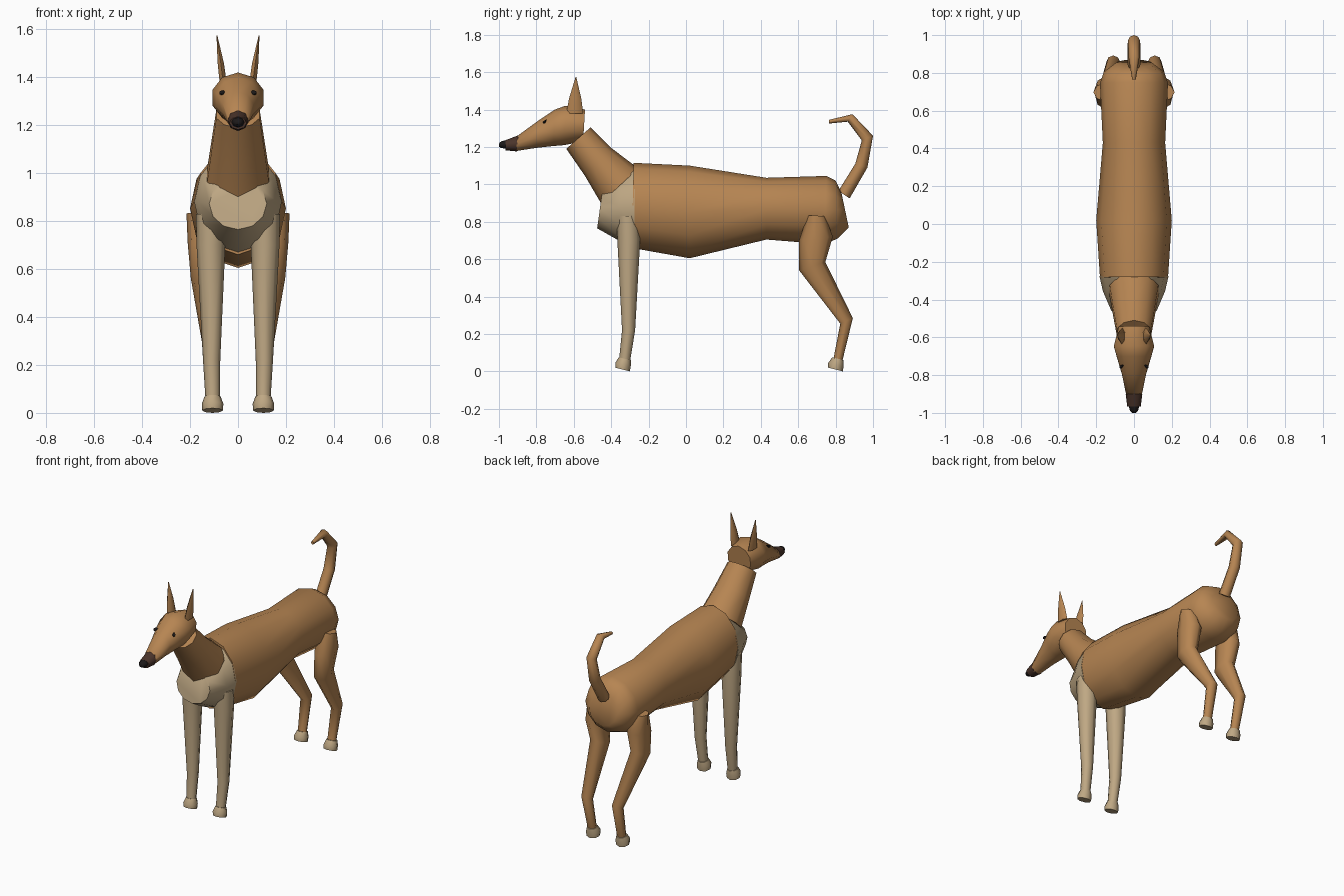
import bpy, bmesh, math

def mat(name, r, g, b):
    m = bpy.data.materials.new(name)
    m.diffuse_color = (r, g, b, 1)
    return m

BROWN = mat("brown coat", 0.47, 0.235, 0.085)
TAN = mat("pale tan", 0.52, 0.39, 0.23)
DARK = mat("dark muzzle", 0.07, 0.035, 0.024)
BLACK = mat("black", 0.012, 0.01, 0.01)

def loft(name, rings, material, n=10, mirror=False, angle=60, edit=None):
    """Skin elliptical rings; each is (x, half width, y1, z1, y2, z2), its profile ends."""
    bm = bmesh.new()
    loops = []
    for x, hx, y1, z1, y2, z2 in rings:
        cy, cz, dy, dz = (y1 + y2) / 2, (z1 + z2) / 2, (y2 - y1) / 2, (z2 - z1) / 2
        loop = []
        for i in range(n):
            a = 2 * math.pi * i / n + math.pi / 2
            loop.append(bm.verts.new((x + hx * math.cos(a), cy + dy * math.sin(a), cz + dz * math.sin(a))))
        loops.append(loop)
    for a, b in zip(loops, loops[1:]):
        for i in range(n):
            j = (i + 1) % n
            bm.faces.new((a[i], a[j], b[j], b[i]))
    bm.faces.new(loops[0])
    bm.faces.new(loops[-1])
    if mirror:
        copy = bmesh.ops.duplicate(bm, geom=bm.verts[:] + bm.edges[:] + bm.faces[:])["geom"]
        for v in copy:
            if isinstance(v, bmesh.types.BMVert):
                v.co.x = -v.co.x
    bmesh.ops.recalc_face_normals(bm, faces=bm.faces[:])
    me = bpy.data.meshes.new(name)
    bm.to_mesh(me)
    bm.free()
    ob = bpy.data.objects.new(name, me)
    bpy.context.collection.objects.link(ob)
    me.materials.append(material)
    bpy.ops.object.select_all(action='DESELECT')
    ob.select_set(True)
    bpy.context.view_layer.objects.active = ob
    bpy.ops.object.shade_smooth_by_angle(angle=math.radians(angle))
    return ob

# Torso and pale chest
loft("torso", [
    (0, 0.18, -0.29, 0.66, -0.28, 1.115),
    (0, 0.20, 0.02, 0.605, 0.02, 1.10),
    (0, 0.165, 0.43, 0.705, 0.43, 1.035),
    (0, 0.18, 0.74, 0.68, 0.75, 1.045),
    (0, 0.16, 0.81, 0.71, 0.80, 1.02),
    (0, 0.10, 0.87, 0.77, 0.83, 0.96)], BROWN, 12)
loft("chest", [
    (0, 0.183, -0.275, 0.665, -0.275, 1.10),
    (0, 0.165, -0.36, 0.70, -0.35, 1.06),
    (0, 0.12, -0.475, 0.765, -0.445, 0.98)], TAN, 12)

# Neck and head
loft("neck", [
    (0, 0.135, -0.455, 0.90, -0.255, 1.085),
    (0, 0.115, -0.54, 1.045, -0.40, 1.195),
    (0, 0.095, -0.64, 1.19, -0.51, 1.305)], BROWN)
loft("head", [
    (0, 0.085, -0.55, 1.23, -0.54, 1.40),
    (0, 0.112, -0.65, 1.21, -0.645, 1.42),
    (0, 0.095, -0.71, 1.205, -0.70, 1.40),
    (0, 0.067, -0.80, 1.195, -0.79, 1.34),
    (0, 0.043, -0.91, 1.178, -0.90, 1.26)], BROWN)
loft("muzzle", [
    (0, 0.044, -0.905, 1.176, -0.895, 1.263),
    (0, 0.036, -0.965, 1.182, -0.965, 1.236)], DARK, 8)
loft("nose", [
    (0, 0.028, -0.96, 1.19, -0.96, 1.236),
    (0, 0.022, -0.99, 1.195, -0.985, 1.231),
    (0, 0.012, -1.0, 1.202, -0.998, 1.222)], BLACK, 8)

# Eyes
loft("eyes", [
    (0.062, 0.009, -0.752, 1.328, -0.745, 1.346),
    (0.069, 0.010, -0.760, 1.325, -0.752, 1.345),
    (0.071, 0.004, -0.766, 1.331, -0.760, 1.339)], BLACK, 6, mirror=True)

# Ears
loft("ears", [
    (0.062, 0.017, -0.64, 1.38, -0.55, 1.38),
    (0.072, 0.015, -0.625, 1.46, -0.56, 1.46),
    (0.088, 0.002, -0.59, 1.575, -0.587, 1.575)], BROWN, 6, mirror=True)

# Front legs and paws
loft("front_legs", [
    (0.110, 0.065, -0.37, 0.83, -0.25, 0.83),
    (0.113, 0.060, -0.367, 0.70, -0.245, 0.70),
    (0.110, 0.036, -0.342, 0.22, -0.272, 0.22),
    (0.106, 0.030, -0.358, 0.06, -0.298, 0.06)], TAN, 8, mirror=True)
loft("front_paws", [
    (0.106, 0.034, -0.36, 0.075, -0.295, 0.06),
    (0.106, 0.045, -0.378, 0.045, -0.295, 0.03),
    (0.106, 0.043, -0.378, 0.02, -0.30, 0.0)], TAN, 8, mirror=True)

# Hind legs and paws
loft("hind_legs", [
    (0.150, 0.065, 0.65, 0.835, 0.745, 0.83),
    (0.150, 0.060, 0.605, 0.70, 0.785, 0.72),
    (0.145, 0.052, 0.605, 0.54, 0.745, 0.585),
    (0.110, 0.036, 0.825, 0.255, 0.892, 0.285),
    (0.106, 0.029, 0.787, 0.06, 0.837, 0.06)], BROWN, 8, mirror=True)
loft("hind_paws", [
    (0.106, 0.034, 0.782, 0.075, 0.843, 0.06),
    (0.106, 0.045, 0.76, 0.045, 0.843, 0.03),
    (0.106, 0.043, 0.76, 0.02, 0.838, 0.0)], TAN, 8, mirror=True)

# Curled tail
loft("tail", [
    (0, 0.035, 0.875, 0.925, 0.815, 0.965),
    (0, 0.035, 0.97, 1.09, 0.905, 1.11),
    (0, 0.032, 1.0, 1.26, 0.94, 1.235),
    (0, 0.028, 0.89, 1.375, 0.865, 1.335),
    (0, 0.010, 0.765, 1.345, 0.765, 1.325)], BROWN, 8)
